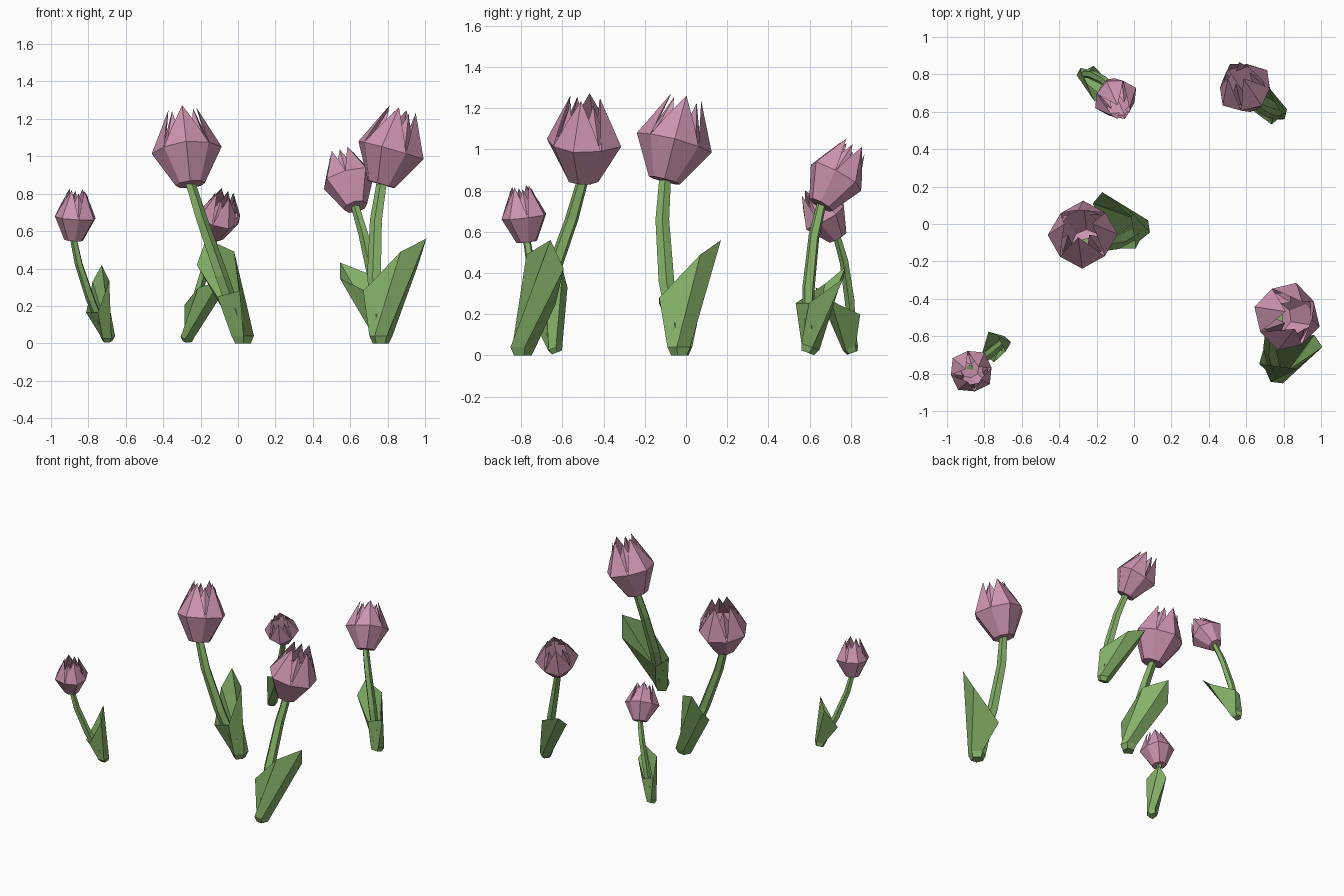
import bpy, bmesh
from math import sin, cos, pi, radians
from mathutils import Vector, Matrix

cube = bpy.data.objects.get("Cube")
if cube:
    bpy.data.objects.remove(cube)


def material(name, rgb):
    m = bpy.data.materials.new(name)
    m.use_nodes = True
    m.diffuse_color = (*rgb, 1)
    bsdf = m.node_tree.nodes["Principled BSDF"]
    bsdf.inputs["Base Color"].default_value = (*rgb, 1)
    bsdf.inputs["Roughness"].default_value = 0.9
    return m


PINK = material("petal pink", (0.62, 0.30, 0.44))
GREEN = material("leaf green", (0.235, 0.44, 0.14))


def finish(bm, name, mat):
    mesh = bpy.data.meshes.new(name)
    bmesh.ops.recalc_face_normals(bm, faces=bm.faces)
    bm.to_mesh(mesh)
    bm.free()
    mesh.materials.append(mat)
    return mesh


def polar(bm, radius, angle, z):
    return bm.verts.new((radius * cos(angle), radius * sin(angle), z))


def bridge(bm, low, high):
    n = len(low)
    for i in range(n):
        j = (i + 1) % n
        bm.faces.new((low[i], low[j], high[j], high[i]))


# Stem: a slightly curved five-sided tube
def stem_mesh():
    bm = bmesh.new()
    path = [((0, 0, 0.02), 0.036), ((-0.12, -0.065, 0.36), 0.040),
            ((-0.225, -0.085, 0.66), 0.035), ((-0.285, -0.072, 0.852), 0.030)]
    rings = []
    for centre, radius in path:
        loop = [polar(bm, radius, 2 * pi * i / 5, 0) for i in range(5)]
        bmesh.ops.translate(bm, verts=loop, vec=centre)
        rings.append(loop)
    for low, high in zip(rings, rings[1:]):
        bridge(bm, low, high)
    bm.faces.new(rings[0])
    bm.faces.new(rings[-1])
    return finish(bm, "stem", GREEN)


# Leaf: a folded cup around the foot, open above, rising to one tall tip
def leaf_mesh():
    bm = bmesh.new()
    foot = [(-0.065, -0.01), (0, -0.06), (0.055, -0.015), (0.045, 0.05), (-0.03, 0.06)]
    rim = [(-0.14, -0.10, 0.25), (-0.02, -0.10, 0.28), (-0.05, 0.10, 0.49),
           (-0.20, 0.20, 0.56), (-0.25, 0.14, 0.42)]
    base = [bm.verts.new((x * 0.7, y * 0.7, 0)) for x, y in foot]
    collar = [bm.verts.new((x, y, 0.04)) for x, y in foot]
    top = [bm.verts.new(p) for p in rim]
    bm.faces.new(base)
    bridge(bm, base, collar)
    bridge(bm, collar, top)
    return finish(bm, "leaf", GREEN)


# Flower: four broad outer petals with four narrower ones in the gaps
def flower_mesh():
    bm = bmesh.new()
    n = 8
    step = 2 * pi / n
    bottom = [polar(bm, 0.078, i * step, 0) for i in range(n)]
    belly = [polar(bm, 0.17 if i % 2 else 0.188, i * step, 0.19) for i in range(n)]
    bm.faces.new(bottom)
    bridge(bm, bottom, belly)
    for i in range(0, n, 2):
        left, mid, right = belly[i - 1], belly[i], belly[i + 1]
        # Outer petal, folded along its middle
        tip = polar(bm, 0.075, i * step, 0.42)
        sides = [polar(bm, 0.125, (i + s * 0.78) * step, 0.29) for s in (-1, 1)]
        bm.faces.new((left, mid, tip, sides[0]))
        bm.faces.new((mid, right, sides[1], tip))
        # Inner petal
        a = (i + 1) * step
        point = polar(bm, 0.08, a, 0.40)
        fold = polar(bm, 0.145, a, 0.21)
        for s in (-1, 1):
            edge = polar(bm, 0.125, a + s * 0.75 * step, 0.22)
            bm.faces.new((fold, edge, point))
    # Seat the cup on the stem top with a small tilt
    axis = Vector((-0.02, 0.05, 0.19))
    tilt = Vector((0, 0, 1)).rotation_difference(axis).to_matrix().to_4x4()
    bm.transform(Matrix.Translation((-0.285, -0.075, 0.85)) @ tilt)
    return finish(bm, "flower", PINK)


parts = {"stem": stem_mesh(), "leaf": leaf_mesh(), "flower": flower_mesh()}

# Each plant: foot position, size, turn about z, forward tilt
plants = {
    "centre": ((0.03, -0.03, 0), 1, 0, 0),
    "front_right": ((0.76, -0.795, 0), 1, -106, 0),
    "front_left": ((-0.70, -0.63, 0.013), 0.65, -36, 22),
    "back_right": ((0.775, 0.585, 0.015), 0.815, 38, -21),
    "back_left": ((-0.27, 0.81, 0.013), 0.65, 205, 20),
}
for place, (foot, size, turn, tilt) in plants.items():
    matrix = (Matrix.Translation(foot) @ Matrix.Rotation(radians(tilt), 4, "X")
              @ Matrix.Rotation(radians(turn), 4, "Z") @ Matrix.Scale(size, 4))
    for part, mesh in parts.items():
        obj = bpy.data.objects.new(f"{place}_{part}", mesh)
        obj.matrix_world = matrix
        bpy.context.collection.objects.link(obj)
